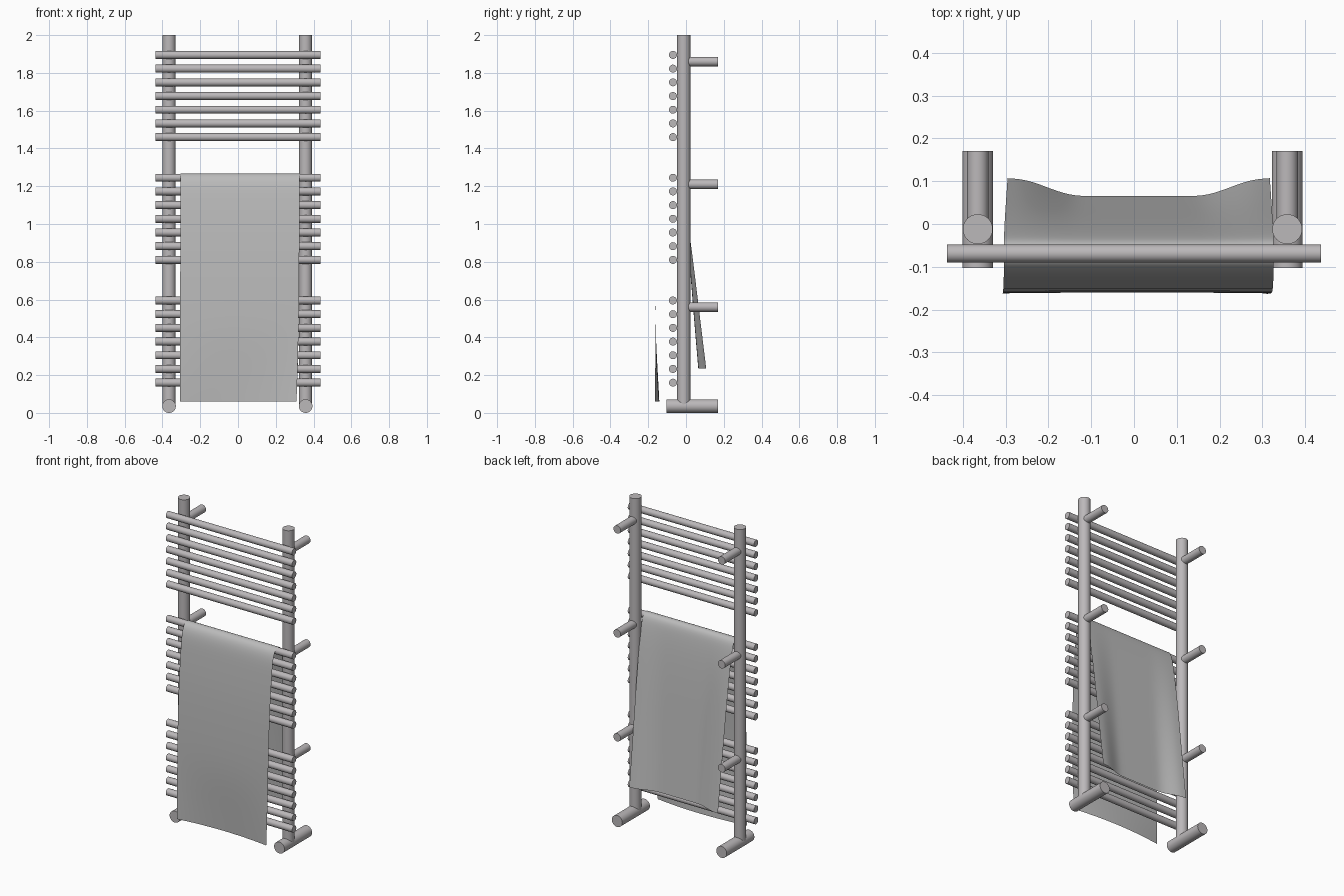
import bpy, bmesh, math
from mathutils import Vector

cube = bpy.data.objects.get("Cube")
if cube:
    bpy.data.objects.remove(cube, do_unlink=True)


def make_material(name, color):
    mat = bpy.data.materials.new(name)
    mat.use_nodes = True
    mat.diffuse_color = color
    mat.node_tree.nodes["Principled BSDF"].inputs["Base Color"].default_value = color
    return mat


METAL = make_material("satin metal", (0.5, 0.48, 0.49, 1))
CLOTH = make_material("grey cloth", (0.5, 0.5, 0.5, 1))


def tube(name, start, end, radius):
    """Smooth capped cylinder between two points."""
    a, b = Vector(start), Vector(end)
    bpy.ops.mesh.primitive_cylinder_add(
        vertices=32, radius=radius, depth=(b - a).length, location=(a + b) / 2,
        rotation=(b - a).to_track_quat('Z', 'Y').to_euler())
    obj = bpy.context.object
    obj.name = name
    obj.data.materials.append(METAL)
    bpy.ops.object.shade_smooth_by_angle(angle=math.radians(40))


# Uprights with floor feet and wall brackets
POST_Y, BACK_Y = -0.012, 0.17
for side, x in (("right", -0.365), ("left", 0.358)):
    tube(side + "_post", (x, POST_Y, 0.04), (x, POST_Y, 2), 0.035)
    tube(side + "_foot", (x, -0.103, 0.036), (x, BACK_Y, 0.036), 0.036)
    for i in range(3):
        z = 0.56 + 0.65 * i
        tube(f"{side}_bracket_{i + 1}", (x, POST_Y, z), (x, BACK_Y, z), 0.025)

# Three groups of seven horizontal rails
for group, base in (("lower", 0.16), ("middle", 0.81), ("upper", 1.46)):
    for i in range(7):
        z = base + 0.0725 * i
        tube(f"{group}_rail_{i + 1}", (-0.437, -0.069, z), (0.437, -0.069, z), 0.021)

# Towel draped over the middle group: (y, z) profile from front hem to back hem
PROFILE = [(-0.163, 0.06), (-0.163, 0.22), (-0.162, 0.42), (-0.16, 0.63),
           (-0.149, 0.91), (-0.132, 1.1), (-0.121, 1.21), (-0.098, 1.262),
           (-0.065, 1.272), (-0.038, 1.256), (-0.024, 1.19), (-0.008, 1.08),
           (0.015, 0.85), (0.038, 0.55), (0.065, 0.235)]
COLUMNS, TOP = 16, 8


def smoothstep(t):
    t = min(max(t, 0), 1)
    return t * t * (3 - 2 * t)


bm = bmesh.new()
rows = []
for i, (y, z) in enumerate(PROFILE):
    hang = (1.27 - z) / 1.2
    row = []
    for j in range(COLUMNS + 1):
        u = j / COLUMNS * 2 - 1
        x = 0.011 + 0.315 * u
        dy = 0
        if i > TOP:
            # Back panel curls away from the rails along both sides
            x -= 0.01 * hang * u
            dy = 0.042 * min(1, hang * 1.2) * smoothstep((abs(u) - 0.45) / 0.5)
        else:
            # Front panel sinks inward at the middle of the hem
            x -= 0.012 * hang ** 4 * (u + 1) / 2 + 0.004 * hang
            dy = 0.022 * smoothstep((0.45 - z) / 0.4) * (1 - u * u)
        row.append(bm.verts.new((x, y + dy, z)))
    rows.append(row)
for lower, upper in zip(rows, rows[1:]):
    for j in range(COLUMNS):
        bm.faces.new((lower[j], lower[j + 1], upper[j + 1], upper[j])).smooth = True
mesh = bpy.data.meshes.new("towel")
bm.to_mesh(mesh)
bm.free()
mesh.materials.append(CLOTH)
towel = bpy.data.objects.new("towel", mesh)
bpy.context.collection.objects.link(towel)
subsurf = towel.modifiers.new("smooth drape", 'SUBSURF')
subsurf.levels = subsurf.render_levels = 2
subsurf.boundary_smooth = 'PRESERVE_CORNERS'
